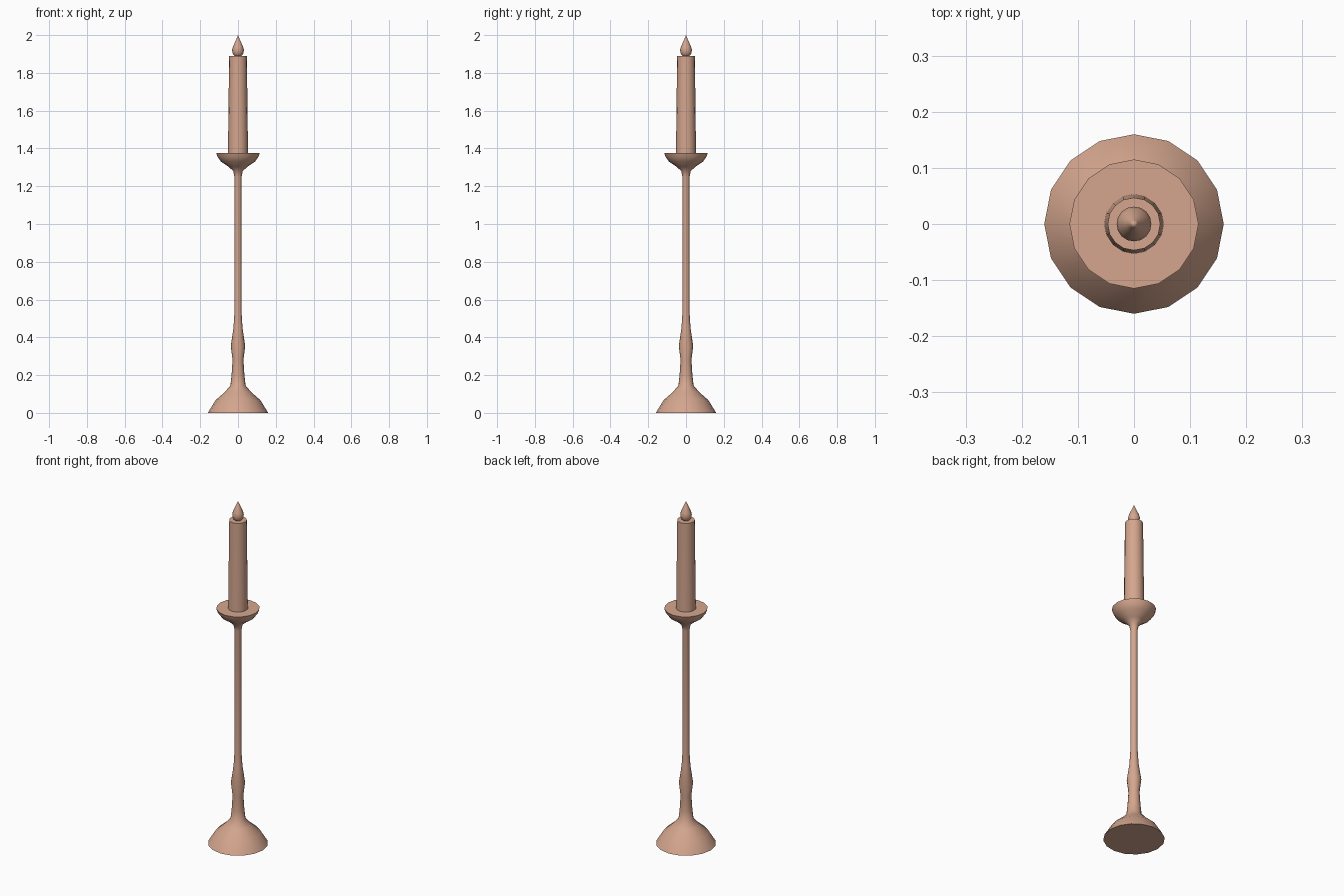
import bpy, bmesh, math

if "Cube" in bpy.data.objects:
    bpy.data.objects.remove(bpy.data.objects["Cube"])

clay = bpy.data.materials.new("warm_brown")
clay.diffuse_color = (0.66, 0.38, 0.27, 1)
clay.use_nodes = True
clay.node_tree.nodes["Principled BSDF"].inputs["Base Color"].default_value = clay.diffuse_color


def lathe(name, profile, sides=16, angle=40):
    """Revolve (radius, height) points about z, capping open ends."""
    bm = bmesh.new()
    rings = []
    for r, z in profile:
        if r == 0:
            rings.append([bm.verts.new((0, 0, z))] * sides)
        else:
            rings.append([bm.verts.new((r * math.cos(2 * math.pi * i / sides),
                                        r * math.sin(2 * math.pi * i / sides), z))
                          for i in range(sides)])
    for a, b in zip(rings, rings[1:]):
        for i in range(sides):
            j = (i + 1) % sides
            bm.faces.new(list(dict.fromkeys((a[i], a[j], b[j], b[i]))))
    for ring, (r, z) in ((rings[0][::-1], profile[0]), (rings[-1], profile[-1])):
        if r > 0:
            bm.faces.new(ring)
    bmesh.ops.recalc_face_normals(bm, faces=bm.faces)
    mesh = bpy.data.meshes.new(name)
    bm.to_mesh(mesh)
    bm.free()
    mesh.materials.append(clay)
    obj = bpy.data.objects.new(name, mesh)
    bpy.context.collection.objects.link(obj)
    bpy.ops.object.select_all(action='DESELECT')
    obj.select_set(True)
    bpy.context.view_layer.objects.active = obj
    bpy.ops.object.shade_smooth_by_angle(angle=math.radians(angle))
    return obj


# Foot, turned stem and drip dish in one continuous profile
lathe("candlestick", [
    (0.16, 0), (0.118, 0.068), (0.07, 0.11), (0.04, 0.145), (0.034, 0.2),
    (0.029, 0.28), (0.038, 0.355), (0.024, 0.45), (0.019, 0.53),
    (0.019, 1.25), (0.025, 1.28), (0.05, 1.303), (0.09, 1.33),
    (0.108, 1.355), (0.115, 1.375)])

# Slightly tapered candle
lathe("candle", [(0.053, 1.373), (0.047, 1.89)])

# Teardrop flame
lathe("flame", [
    (0, 1.883), (0.015, 1.886), (0.027, 1.9), (0.031, 1.92), (0.027, 1.938),
    (0.016, 1.963), (0.007, 1.983), (0, 2.0)])
